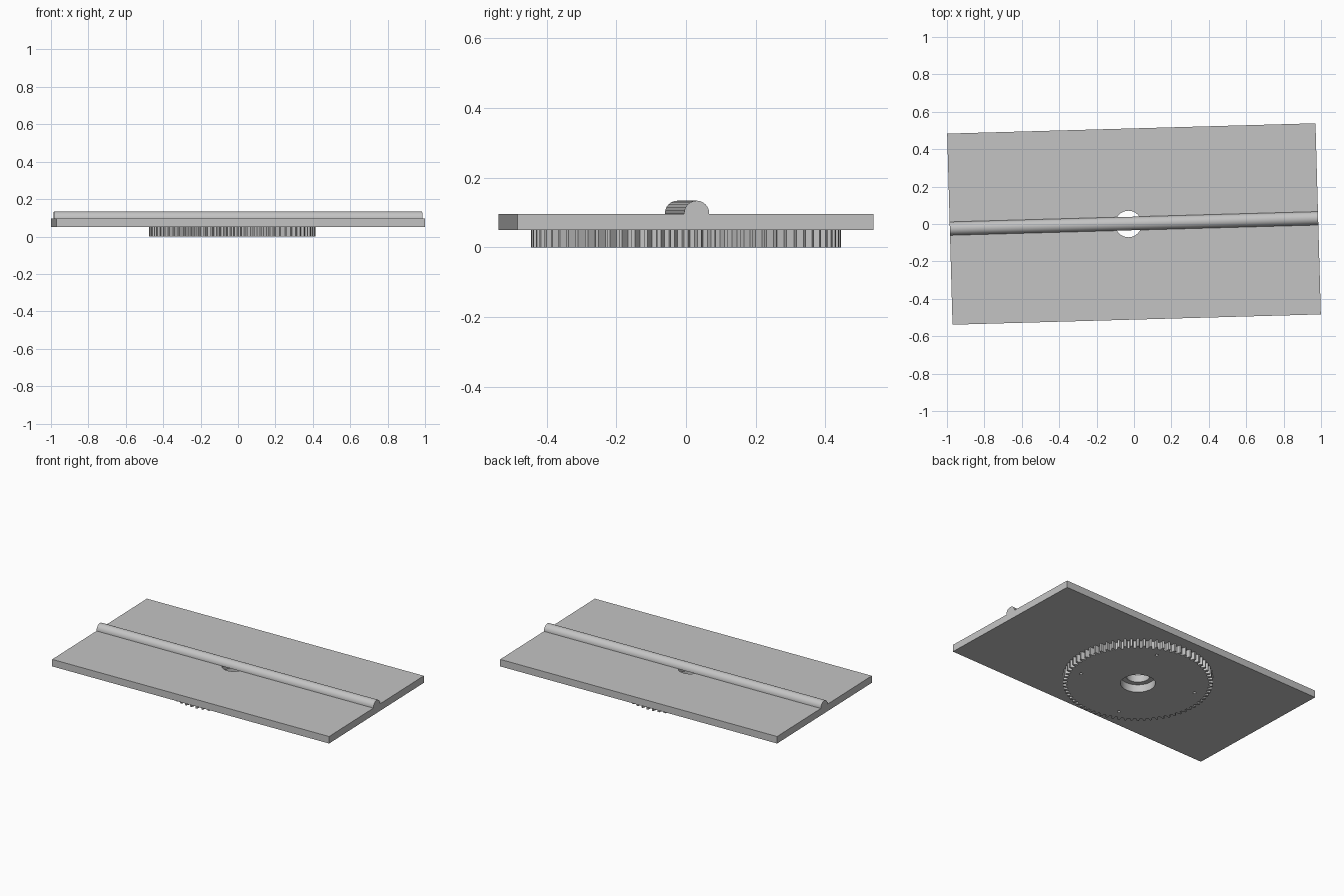
import bpy, bmesh, math
from mathutils import Matrix

if "Cube" in bpy.data.objects:
    bpy.data.objects.remove(bpy.data.objects["Cube"])

TILT = 0.028            # whole assembly is turned slightly about z
HUB = (-0.03, 0.0)      # gear axis

grey = bpy.data.materials.new("light grey")
grey.use_nodes = True
colour = (0.55, 0.55, 0.55, 1)
grey.diffuse_color = colour
grey.node_tree.nodes["Principled BSDF"].inputs["Base Color"].default_value = colour


def prism(name, points, depth, matrix):
    """Extrude a flat outline along its local z."""
    bm = bmesh.new()
    face = bm.faces.new([bm.verts.new((x, y, 0)) for x, y in points])
    top = bmesh.ops.extrude_face_region(bm, geom=[face])
    moved = [v for v in top["geom"] if isinstance(v, bmesh.types.BMVert)]
    bmesh.ops.translate(bm, verts=moved, vec=(0, 0, depth))
    bmesh.ops.recalc_face_normals(bm, faces=bm.faces)
    bm.transform(matrix)
    mesh = bpy.data.meshes.new(name)
    bm.to_mesh(mesh)
    bm.free()
    mesh.materials.append(grey)
    obj = bpy.data.objects.new(name, mesh)
    bpy.context.collection.objects.link(obj)
    return obj


def circle(radius, sides):
    return [(radius * math.cos(math.tau * i / sides),
             radius * math.sin(math.tau * i / sides)) for i in range(sides)]


def drill(target, radius, sides, x, y, z0, z1):
    """Cut a round vertical hole."""
    cutter = prism("hole_cutter", circle(radius, sides), z1 - z0,
                   Matrix.Translation((x, y, z0)))
    cutter.hide_render = True
    mod = target.modifiers.new("hole", "BOOLEAN")
    mod.operation = "DIFFERENCE"
    mod.solver = "EXACT"
    mod.object = cutter
    bpy.context.view_layer.objects.active = target
    bpy.ops.object.modifier_apply(modifier=mod.name)
    bpy.data.objects.remove(cutter)


def smooth(obj):
    bpy.ops.object.select_all(action="DESELECT")
    obj.select_set(True)
    bpy.context.view_layer.objects.active = obj
    bpy.ops.object.shade_smooth_by_angle(angle=math.radians(32))


turn = Matrix.Rotation(TILT, 4, "Z")

# Flat rectangular plate with a central hole
w, d = 0.985, 0.511
plate = prism("plate", [(-w, -d), (w, -d), (w, d), (-w, d)], 0.046,
              turn @ Matrix.Translation((0, 0, 0.05)))
drill(plate, 0.071, 32, *HUB, 0, 0.2)

# Toothed wheel under the plate
TEETH, TIP, ROOT = 72, 0.445, 0.42
outline = []
for i in range(TEETH):
    for step, r in ((-0.32, ROOT), (-0.14, TIP), (0.14, TIP), (0.32, ROOT)):
        a = math.tau * (i + step) / TEETH
        outline.append((r * math.cos(a), r * math.sin(a)))
gear = prism("gear", outline, 0.05, Matrix.Translation((*HUB, 0)))
drill(gear, 0.104, 32, *HUB, -0.1, 0.2)

# Four small screw holes in the wheel
for k in range(4):
    a = math.radians(68.5) + k * math.pi / 2
    drill(gear, 0.01, 12, HUB[0] + 0.355 * math.cos(a),
          HUB[1] + 0.355 * math.sin(a), -0.1, 0.2)

# Half-round rail along the top, crossing the hole
R = 0.036
arch = [(R * math.cos(math.pi * i / 12), R * math.sin(math.pi * i / 12))
        for i in range(13)]
arch = [(R, -0.003)] + arch + [(-R, -0.003)]
along_x = Matrix(((0, 0, 1, 0), (1, 0, 0, 0), (0, 1, 0, 0), (0, 0, 0, 1)))
rail = prism("rail", arch, 2 * w,
             turn @ Matrix.Translation((-w, 0.003, 0.098)) @ along_x)

for part in (plate, gear, rail):
    smooth(part)
